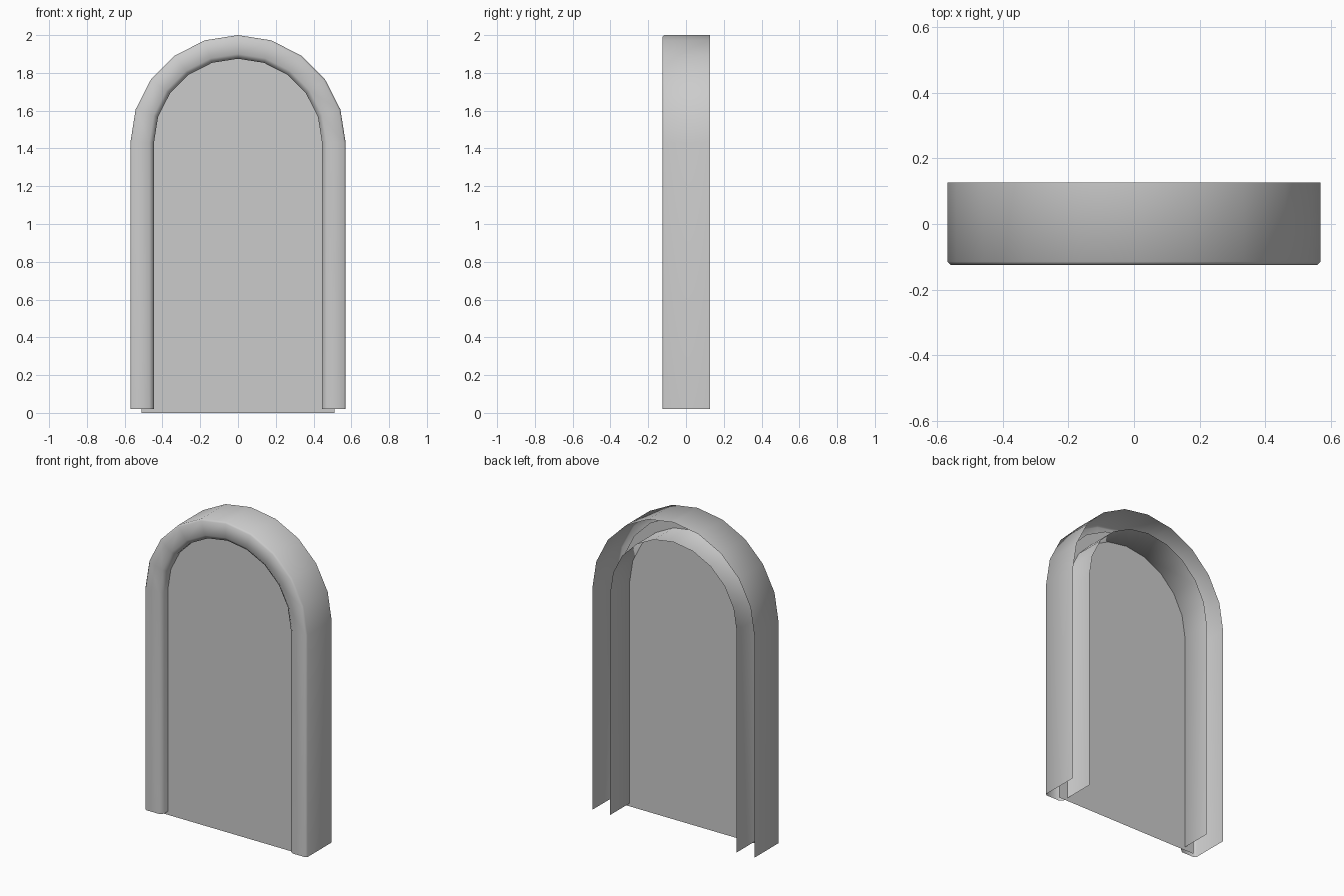
import bpy, bmesh, math

cube = bpy.data.objects.get("Cube")
if cube:
    bpy.data.objects.remove(cube, do_unlink=True)

SPRING = 1.43      # height where the arch begins
STEPS = 10         # straight segments in the arch
FLOOR = 0.02       # underside of the frame

grey = bpy.data.materials.new("stone grey")
grey.use_nodes = True
colour = (0.6, 0.6, 0.6, 1)
grey.diffuse_color = colour
grey.node_tree.nodes["Principled BSDF"].inputs["Base Color"].default_value = colour


def arch(radius, base):
    """Outline from the right foot, over the arch, to the left foot."""
    pts = [(radius, base)]
    for i in range(STEPS + 1):
        a = math.pi * i / STEPS
        pts.append((radius * math.cos(a), SPRING + radius * math.sin(a)))
    return pts + [(-radius, base)]


def finish(bm, name):
    mesh = bpy.data.meshes.new(name)
    bm.to_mesh(mesh)
    bm.free()
    mesh.materials.append(grey)
    obj = bpy.data.objects.new(name, mesh)
    bpy.context.collection.objects.link(obj)
    return obj


# Arched frame: an open-backed channel swept along the arch (radius, depth)
section = [(0.57, 0.127), (0.57, -0.115), (0.56, -0.125),
           (0.47, -0.125), (0.445, -0.105), (0.445, 0.127)]
bm = bmesh.new()
rows = [[bm.verts.new((x, y, z)) for x, z in arch(r, FLOOR)] for r, y in section]
for a, b in zip(rows, rows[1:]):
    for i in range(len(a) - 1):
        face = bm.faces.new((a[i], a[i + 1], b[i + 1], b[i]))
        face.smooth = True
bm.normal_update()
# Turn the shell so the front band faces forward
if sum(f.normal.y for f in bm.faces) > 0:
    bmesh.ops.reverse_faces(bm, faces=bm.faces[:])
finish(bm, "arched_frame")

# Flat panel set inside the frame
bm = bmesh.new()
panel = bm.faces.new([bm.verts.new((x, -0.07, z)) for x, z in arch(0.51, 0)])
bm.normal_update()
if panel.normal.y > 0:
    panel.normal_flip()
finish(bm, "door_panel")
